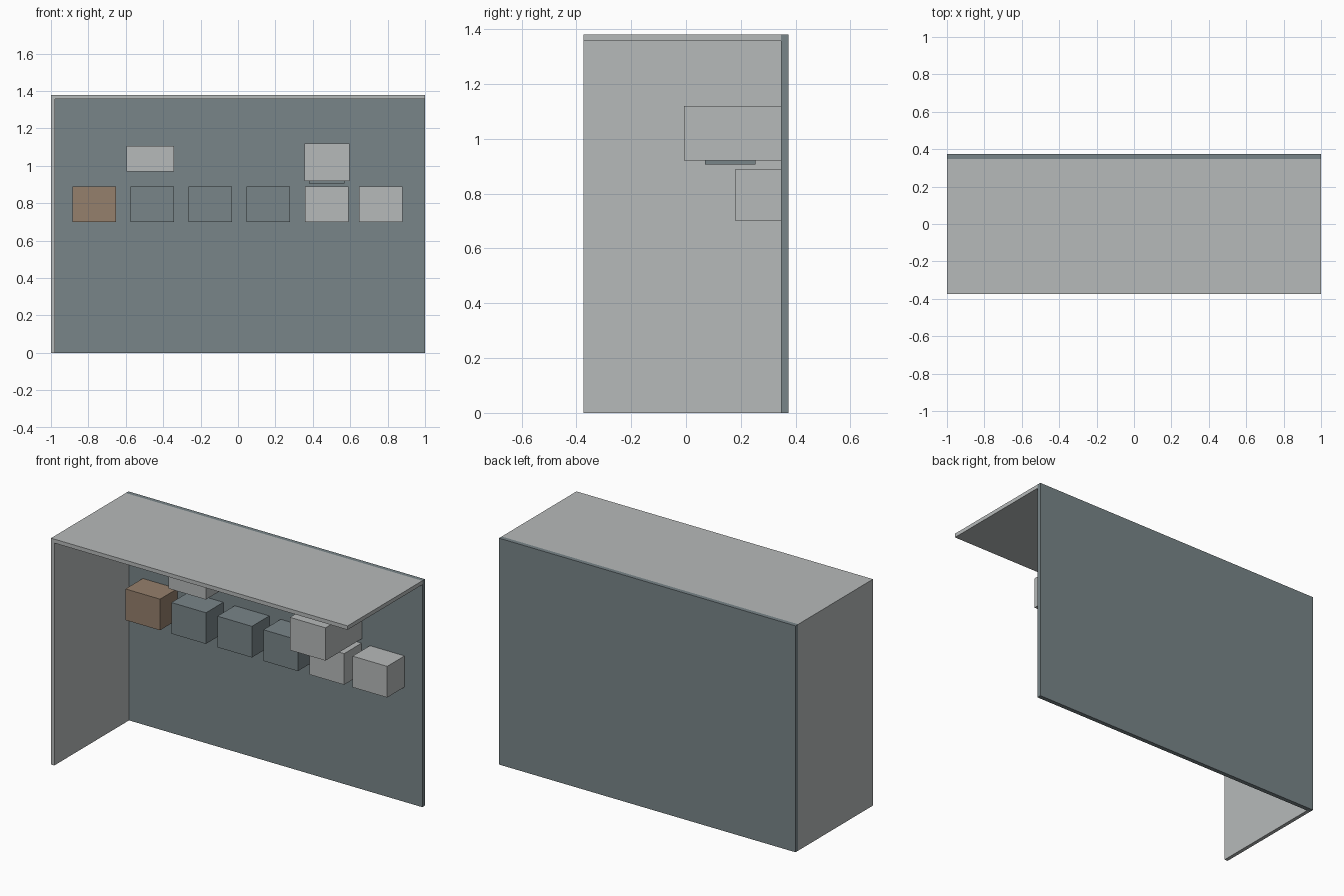
import bpy

if "Cube" in bpy.data.objects:
    bpy.data.objects.remove(bpy.data.objects["Cube"])


def material(name, rgb):
    m = bpy.data.materials.new(name)
    m.diffuse_color = (*rgb, 1.0)
    m.use_nodes = True
    m.node_tree.nodes["Principled BSDF"].inputs["Base Color"].default_value = m.diffuse_color
    return m


light_grey = material("light grey", (0.47, 0.49, 0.49))
slate = material("slate", (0.19, 0.235, 0.25))
brown = material("brown", (0.30, 0.215, 0.15))


def box(name, x, y, z, mat):
    """Axis-aligned box from (min, max) ranges."""
    bpy.ops.mesh.primitive_cube_add(
        size=1, location=[(a + b) / 2 for a, b in (x, y, z)])
    ob = bpy.context.object
    ob.name = name
    ob.scale = [b - a for a, b in (x, y, z)]
    bpy.ops.object.transform_apply(location=False, rotation=False, scale=True)
    ob.data.materials.append(mat)
    return ob


BACK = 0.347  # inner face of the back wall

# Shell: back wall, left side wall, roof
box("back_wall", (-1, 1), (BACK, 0.373), (0, 1.38), slate)
box("side_wall", (-1, -0.978), (-0.373, BACK), (0, 1.356), light_grey)
box("roof", (-1, 1), (-0.373, BACK), (1.356, 1.38), light_grey)

# Row of wall boxes
row = [(-0.885, brown), (-0.575, slate), (-0.265, slate),
       (0.045, slate), (0.357, light_grey), (0.647, light_grey)]
for i, (x, mat) in enumerate(row):
    box(f"row_box_{i + 1}", (x, x + 0.233), (0.18, BACK), (0.70, 0.89), mat)

# Upper boxes, and the thin plate under the deep one
box("upper_left_box", (-0.595, -0.343), (0.18, BACK), (0.97, 1.107), light_grey)
box("upper_right_box", (0.355, 0.595), (-0.007, BACK), (0.92, 1.12), light_grey)
box("under_plate", (0.38, 0.57), (0.07, 0.253), (0.906, 0.92), slate)
